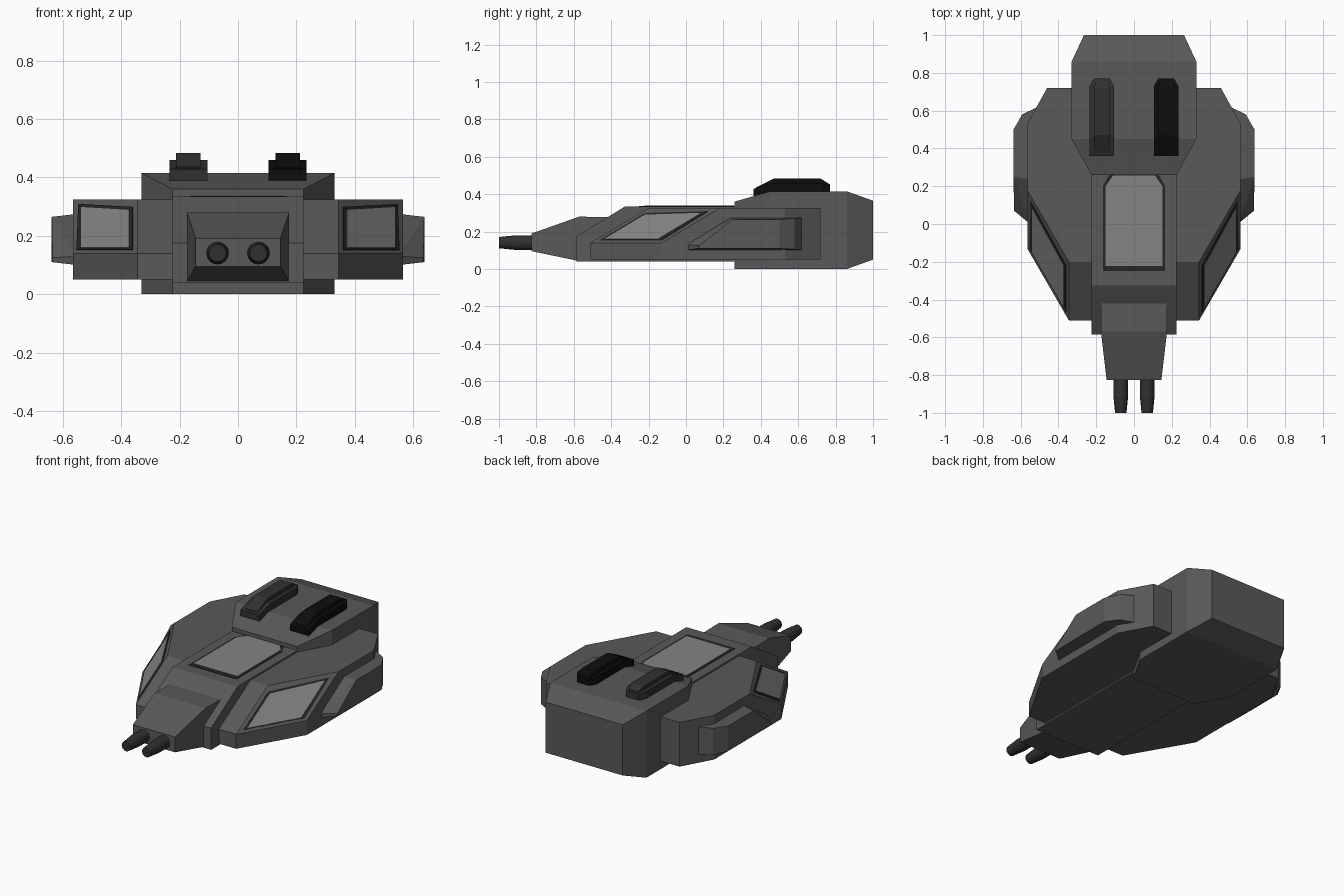
import bpy, bmesh, math
from mathutils import Vector

if "Cube" in bpy.data.objects:
    bpy.data.objects.remove(bpy.data.objects["Cube"])


def material(name, v):
    m = bpy.data.materials.new(name)
    m.diffuse_color = (v, v, v, 1)
    m.use_nodes = True
    m.node_tree.nodes["Principled BSDF"].inputs["Base Color"].default_value = m.diffuse_color
    return m


HULL = material("hull_grey", 0.1)
DARK = material("dark_trim", 0.018)
VENT = material("vent_grey", 0.03)
BLACK = material("black", 0.004)
GLASS = material("glass", 0.23)


def hull(name, pts, mat):
    """Convex flat-faced solid around the given points."""
    bm = bmesh.new()
    for p in pts:
        bm.verts.new(p)
    res = bmesh.ops.convex_hull(bm, input=bm.verts)
    loose = [v for v in bm.verts if not v.link_faces]
    bmesh.ops.delete(bm, geom=loose, context='VERTS')
    bmesh.ops.dissolve_limit(bm, angle_limit=0.01, verts=bm.verts, edges=bm.edges)
    bmesh.ops.recalc_face_normals(bm, faces=bm.faces)
    me = bpy.data.meshes.new(name)
    bm.to_mesh(me)
    bm.free()
    me.materials.append(mat)
    ob = bpy.data.objects.new(name, me)
    bpy.context.collection.objects.link(ob)
    return ob


def both(stations):
    """Mirror (x, y, z_low, z_high) stations across x = 0."""
    return [(s * x, y, z) for x, y, a, b in stations for z in (a, b) for s in (-1, 1)]


def plate(name, pts, n, lift, mat):
    """Thin panel lying on a surface with normal n."""
    n = Vector(n).normalized()
    hull(name, [Vector(p) + n * d for p in pts for d in (-0.004, lift)], mat)


# Central body, rear engine block and nose
hull("central_body", [(s * 0.225, y, z) for s in (-1, 1) for y, z in
     [(-0.585, 0.04), (-0.585, 0.175), (-0.325, 0.335), (0.4, 0.335), (0.4, 0.04)]], HULL)
hull("engine_block", both([(0.225, 0.26, 0, 0.36), (0.33, 0.45, 0, 0.415),
                           (0.33, 0.86, 0, 0.415), (0.265, 1.0, 0.05, 0.365)]), HULL)
hull("nose", both([(0.145, -0.825, 0.095, 0.19), (0.175, -0.57, 0.042, 0.28),
                   (0.175, -0.42, 0.042, 0.277)]), HULL)

# Roof window
for nm, e, lift, mat in (("roof_window_frame", 0, 0.002, DARK), ("roof_window", 0.014, 0.004, GLASS)):
    plate(nm, [(s * x, y, 0.335) for s in (-1, 1) for x, y in
               [(0.165 - e, -0.25 + 2 * e), (0.165 - e, 0.2), (0.125 - e, 0.27 - e)]], (0, 0, 1), lift, mat)

KX, KZ = 0.38 / 0.22, 0.31 / 0.185  # slant of the side window plane


def slant(x, z):
    return -0.51 + (x - 0.345) * KX + (z - 0.14) * KZ


for s, side in ((1, "right"), (-1, "left")):
    # Side hull with raked front
    front = [(0.2, -0.51), (0.345, -0.51), (0.565, -0.13)]
    rear = [(0.565, 0.53), (0.46, 0.72), (0.2, 0.72)]
    pts = [(s * x, y, z) for x, y in front for z in (0.05, 0.14)]
    pts += [(s * x, y + 0.31, 0.325) for x, y in front]
    pts += [(s * x, y, z) for x, y in rear for z in (0.05, 0.325)]
    hull("side_hull_" + side, pts, HULL)

    # Outer pod
    pod = [(0.55, 0.0, 0.10, 0.13), (0.55, 0.235, 0.10, 0.275), (0.635, 0.07, 0.11, 0.125),
           (0.638, 0.25, 0.11, 0.265), (0.638, 0.5, 0.11, 0.265),
           (0.592, 0.58, 0.105, 0.27), (0.51, 0.62, 0.10, 0.275)]
    hull("side_pod_" + side, [(s * x, y, z) for x, y, a, b in pod for z in (a, b)], HULL)

    # Slanted side window
    n = (s * KX, -1, KZ)
    for nm, e, lift, mat in (("side_window_frame_", 0, 0.002, DARK), ("side_window_", 0.01, 0.004, GLASS)):
        quad = [(0.36 + e, 0.152 + e / 2), (0.552 - 1.5 * e, 0.152 + e / 2),
                (0.546 - e, 0.308 - e), (0.36 + e, 0.298 - e)]
        plate(nm + side, [(s * x, slant(x, z), z) for x, z in quad], n, lift, mat)

    # Roof vent: base and raised cap
    vent = VENT if s < 0 else BLACK
    base = [(0.065, 0.36, 0.39, 0.428), (0.065, 0.46, 0.39, 0.46),
            (0.065, 0.73, 0.39, 0.46), (0.042, 0.77, 0.39, 0.455)]
    cap = [(0.042, 0.375, 0.40, 0.436), (0.042, 0.47, 0.40, 0.483),
           (0.042, 0.72, 0.40, 0.483), (0.032, 0.757, 0.40, 0.46)]
    for nm, st in (("roof_vent_base_", base), ("roof_vent_cap_", cap)):
        hull(nm + side, [(p[0] + s * 0.17, p[1], p[2]) for p in both(st)], vent)

    # Gun barrel
    ring = [2 * math.pi * i / 16 for i in range(16)]
    hull("gun_barrel_" + side, [(s * 0.07 + r * math.cos(a), y, 0.141 + r * math.sin(a))
         for r, y in ((0.039, -0.8), (0.039, -0.91), (0.03, -1.0)) for a in ring], VENT)
